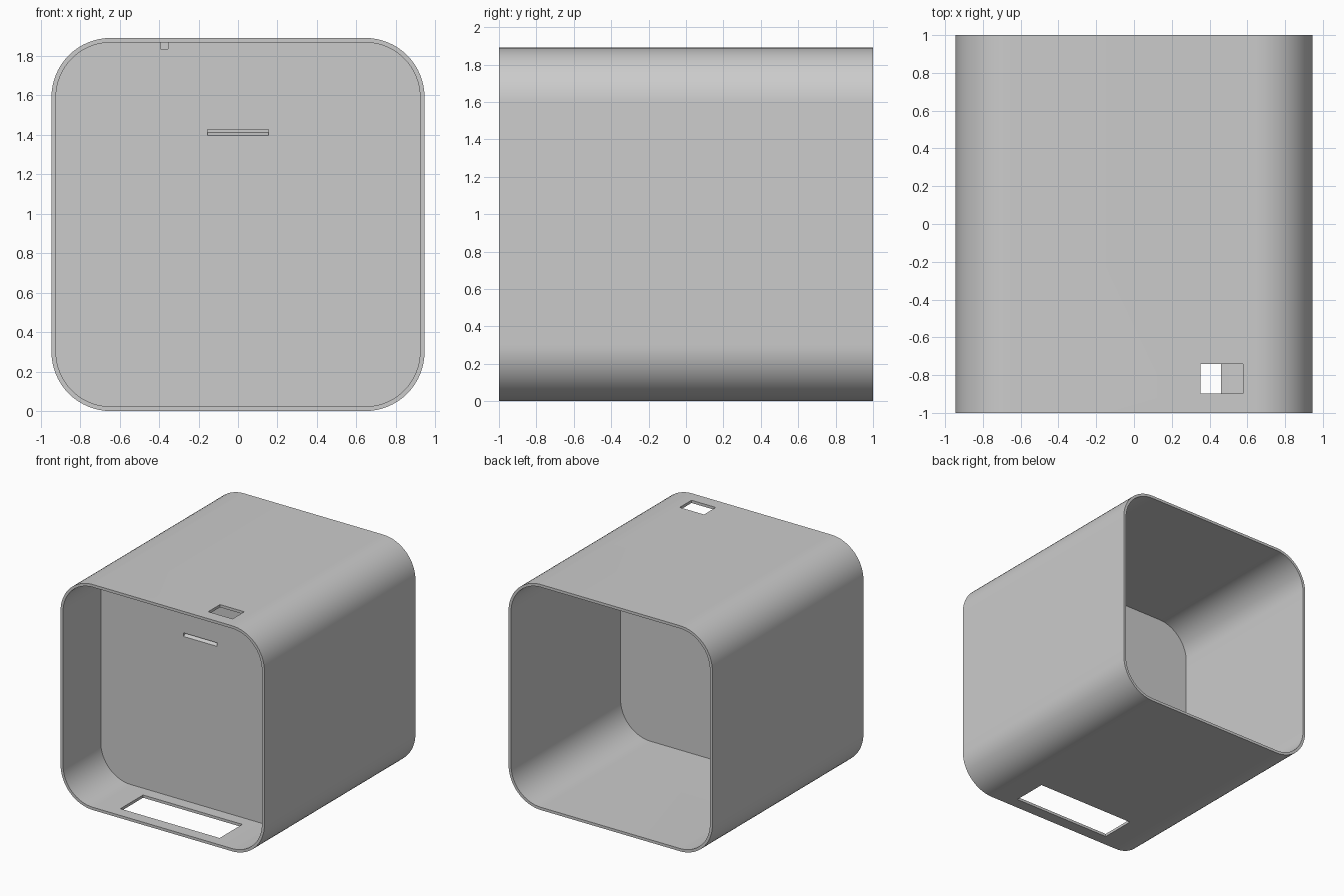
import bpy, bmesh, math
from mathutils import Vector

WIDTH, DEPTH, WALL, RADIUS = 1.89, 2.0, 0.023, 0.3
MID = WIDTH / 2

old = bpy.data.objects.get("Cube")
if old:
    bpy.data.objects.remove(old, do_unlink=True)

grey = bpy.data.materials.new("plain grey")
grey.use_nodes = True
colour = (0.6, 0.6, 0.6, 1)
grey.diffuse_color = colour
grey.node_tree.nodes["Principled BSDF"].inputs["Base Color"].default_value = colour


def extrude_profile(name, points, direction):
    """Closed prism from a planar outline."""
    bm = bmesh.new()
    face = bm.faces.new([bm.verts.new(p) for p in points])
    ext = bmesh.ops.extrude_face_region(bm, geom=[face])
    moved = [g for g in ext["geom"] if isinstance(g, bmesh.types.BMVert)]
    bmesh.ops.translate(bm, verts=moved, vec=Vector(direction))
    bmesh.ops.recalc_face_normals(bm, faces=bm.faces)
    mesh = bpy.data.meshes.new(name)
    bm.to_mesh(mesh)
    bm.free()
    mesh.materials.append(grey)
    obj = bpy.data.objects.new(name, mesh)
    bpy.context.collection.objects.link(obj)
    return obj


def rounded_prism(name, inset, y0, y1, steps=16):
    """Rounded square in the xz plane, running from y0 to y1."""
    r, c = RADIUS - inset, MID - RADIUS
    points = []
    for corner, (sx, sz) in enumerate([(1, 1), (-1, 1), (-1, -1), (1, -1)]):
        for i in range(steps + 1):
            a = (corner + i / steps) * math.pi / 2
            points.append((sx * c + r * math.cos(a), y0, MID + sz * c + r * math.sin(a)))
    return extrude_profile(name, points, (0, y1 - y0, 0))


def box(name, x, y, z):
    points = [(x[0], y[0], z[0]), (x[1], y[0], z[0]), (x[1], y[1], z[0]), (x[0], y[1], z[0])]
    return extrude_profile(name, points, (0, 0, z[1] - z[0]))


def cut(obj, cutters):
    """Subtract the cutters, bake the result and remove them."""
    for cutter in cutters:
        cutter.hide_render = True
        mod = obj.modifiers.new("cut", "BOOLEAN")
        mod.operation, mod.solver, mod.object = "DIFFERENCE", "EXACT", cutter
    graph = bpy.context.evaluated_depsgraph_get()
    mesh = bpy.data.meshes.new_from_object(obj.evaluated_get(graph))
    obj.modifiers.clear()
    obj.data = mesh
    for cutter in cutters:
        bpy.data.objects.remove(cutter, do_unlink=True)


# Open tube with a small top window and a wide bottom window
shell = rounded_prism("shell", 0, -DEPTH / 2, DEPTH / 2)
cut(shell, [
    rounded_prism("bore_cutter", WALL, -1.1, 1.1),
    box("top_window_cutter", (0.352, 0.577), (-0.897, -0.741), (1.8, 2)),
    box("bottom_window_cutter", (-0.46, 0.46), (-0.9, -0.6), (-0.1, 0.1)),
])

# Partition with a sloped slot and a small notch under the roof
FACE, BACK = -0.5, -0.45
partition = rounded_prism("partition", WALL - 0.005, FACE, BACK)
slot = [(-0.155, FACE - 0.02, 1.395), (-0.155, FACE, 1.395), (-0.155, FACE + 0.03, 1.41),
        (-0.155, FACE + 0.03, 1.425), (-0.155, FACE - 0.02, 1.425)]
cut(partition, [
    extrude_profile("slot_cutter", slot, (0.31, 0, 0)),
    box("notch_cutter", (-0.392, -0.355), (FACE - 0.02, FACE + 0.03), (1.835, 1.866)),
])

# Smooth rounded corners, crisp rims
for obj in (shell, partition):
    bpy.ops.object.select_all(action="DESELECT")
    obj.select_set(True)
    bpy.context.view_layer.objects.active = obj
    bpy.ops.object.shade_smooth_by_angle(angle=math.radians(30))
